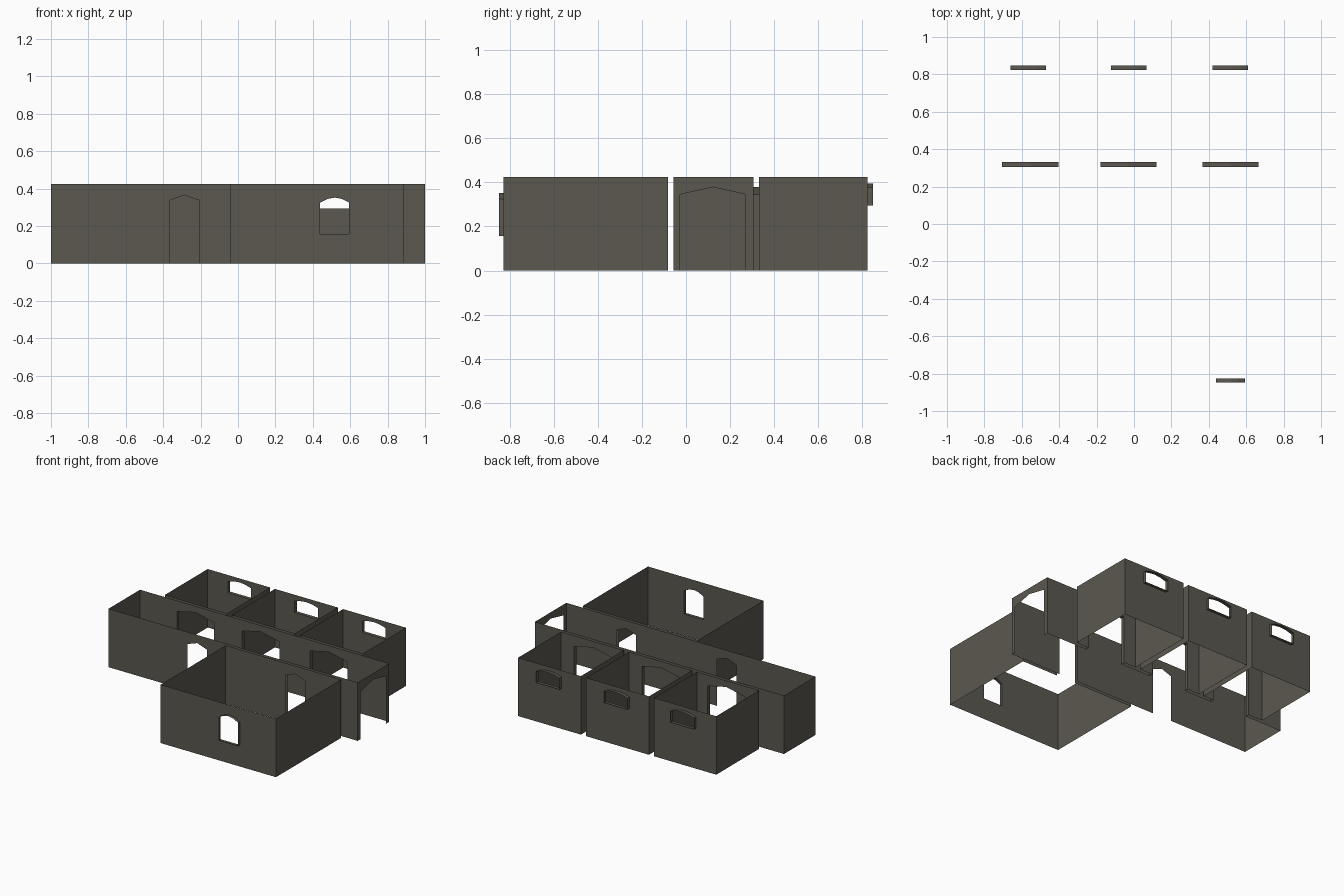
import bpy, bmesh
from math import sin, cos, pi
from mathutils import Vector

if "Cube" in bpy.data.objects:
    bpy.data.objects.remove(bpy.data.objects["Cube"])

H = 0.424
mat = bpy.data.materials.new("stone")
mat.diffuse_color = (0.105, 0.098, 0.078, 1)
mat.use_nodes = True
mat.node_tree.nodes["Principled BSDF"].inputs["Base Color"].default_value = mat.diffuse_color


def arch(c, w, z0, spring, top, n):
    """Opening outline from lower left, over the arched head, to lower right."""
    head = [(c - w / 2 * cos(pi * i / n), spring + (top - spring) * sin(pi * i / n))
            for i in range(n + 1)]
    if n > 2:  # shallow segmental arch, evenly spaced across the width
        head = [(c + w * (i / n - 0.5), spring + (top - spring) * (1 - (2 * i / n - 1) ** 2))
                for i in range(n + 1)]
    return [(c - w / 2, z0)] + head + [(c + w / 2, z0)]


def wall(bm, a, b, doors=(), windows=()):
    """Thin wall from a to b; openings are measured along x or y."""
    along_x = abs(b[0] - a[0]) > abs(b[1] - a[1])
    place = (lambda s, z: (s, a[1], z)) if along_x else (lambda s, z: (a[0], s, z))
    s0, s1 = (a[0], b[0]) if along_x else (a[1], b[1])
    outline = [(s0, 0)] + [p for d in doors for p in d] + [(s1, 0), (s1, H), (s0, H)]
    edges = []
    for loop in [outline, *windows]:
        vs = [bm.verts.new(place(*p)) for p in loop]
        edges += [bm.edges.new((vs[i - 1], vs[i])) for i in range(len(vs))]
    normal = Vector((0, -1, 0)) if along_x else Vector((1, 0, 0))
    bmesh.ops.triangle_fill(bm, use_beauty=True, edges=edges, normal=normal)


def finish(bm, name, flip=False):
    bmesh.ops.remove_doubles(bm, verts=bm.verts, dist=0.0005)
    bmesh.ops.recalc_face_normals(bm, faces=bm.faces)
    if flip:
        bmesh.ops.reverse_faces(bm, faces=bm.faces)
    me = bpy.data.meshes.new(name)
    bm.to_mesh(me)
    bm.free()
    me.materials.append(mat)
    bpy.context.collection.objects.link(bpy.data.objects.new(name, me))


def room(name, x0, x1, y0, y1, **openings):
    """Four walls, open above and below; openings keyed by side."""
    bm = bmesh.new()
    sides = dict(front=((x0, y0), (x1, y0)), back=((x0, y1), (x1, y1)),
                 left=((x0, y0), (x0, y1)), right=((x1, y0), (x1, y1)))
    for side, (a, b) in sides.items():
        wall(bm, a, b, **openings.get(side, {}))
    finish(bm, name)


def reveal(name, outline, y0, y1, closed):
    """Lining of an opening, swept along y."""
    bm = bmesh.new()
    rows = [[bm.verts.new((x, y, z)) for x, z in outline] for y in (y0, y1)]
    for i in range(0 if closed else 1, len(outline)):
        bm.faces.new((rows[0][i - 1], rows[0][i], rows[1][i], rows[1][i - 1]))
    finish(bm, name, flip=closed)


# shared opening shapes
small_doors = [arch(c, 0.155, 0, 0.338, 0.365, 2) for c in (-0.287, 0.517)]
wide_doors = [arch(c, 0.30, 0, 0.345, 0.378, 2) for c in (-0.555, -0.03, 0.515)]
end_arch = arch(0.122, 0.297, 0, 0.345, 0.378, 2)
front_window = arch(0.517, 0.155, 0.157, 0.325, 0.352, 4)
back_windows = [arch(c, 0.188, 0.295, 0.377, 0.395, 4) for c in (-0.565, -0.028, 0.515)]

# large front room
room("front_room", -0.042, 0.884, -0.827, -0.081,
     front=dict(windows=[front_window]), back=dict(doors=[small_doors[1]]))
reveal("front_window_frame", front_window, -0.848, -0.827, True)

# long corridor
room("corridor", -1, 1, -0.056, 0.305,
     front=dict(doors=small_doors), back=dict(doors=wide_doors),
     right=dict(doors=[end_arch]))

# three back rooms with door linings and windows
spans = [(-0.82, -0.32), (-0.28, 0.224), (0.267, 0.77)]
for i, (x0, x1) in enumerate(spans):
    room(f"back_room_{i + 1}", x0, x1, 0.332, 0.824,
         front=dict(doors=[wide_doors[i]]), back=dict(windows=[back_windows[i]]))
    reveal(f"doorway_lining_{i + 1}", wide_doors[i], 0.305, 0.332, False)
    reveal(f"back_window_frame_{i + 1}", back_windows[i], 0.824, 0.848, True)
